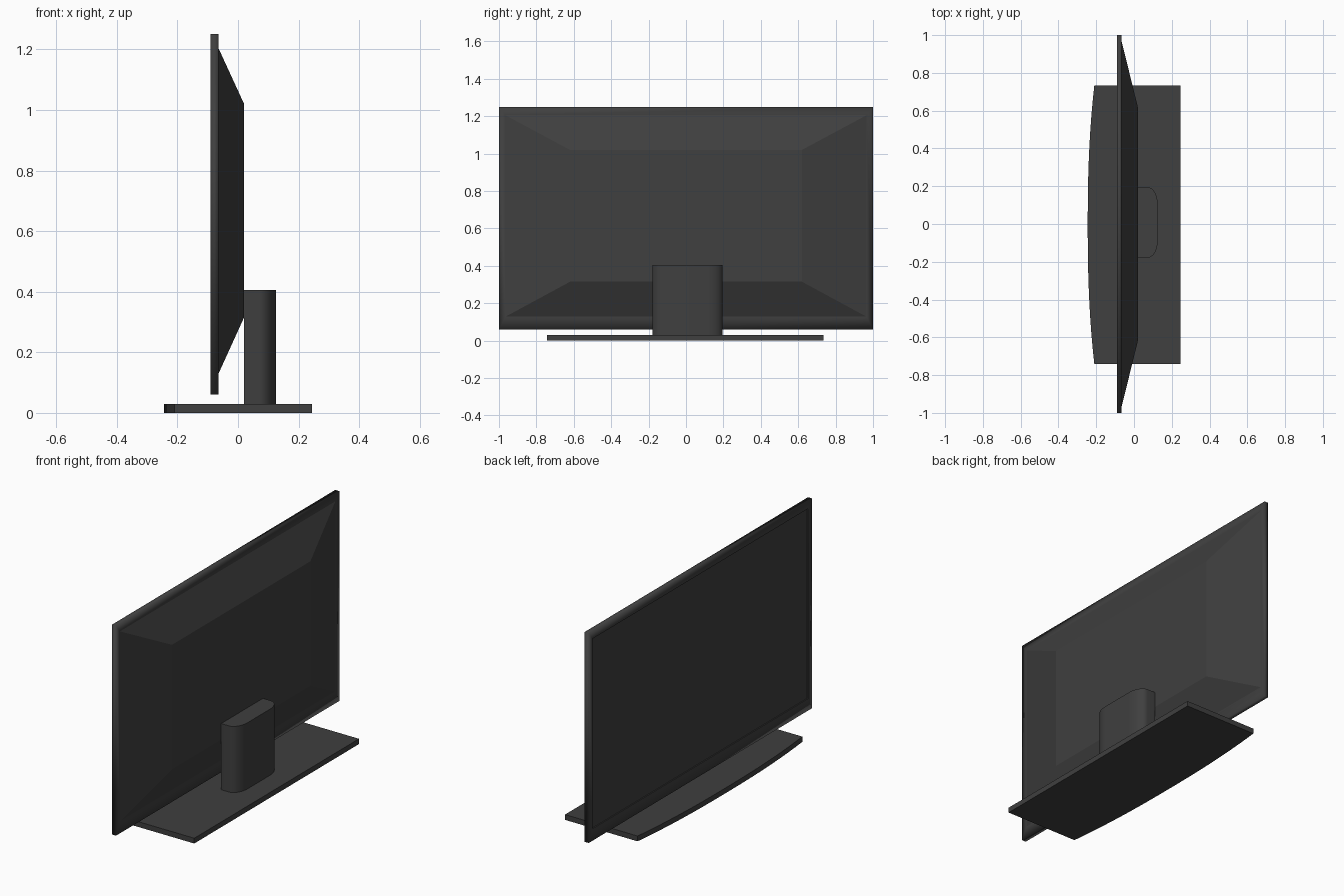
import bpy, bmesh, math

cube = bpy.data.objects.get("Cube")
if cube:
    bpy.data.objects.remove(cube, do_unlink=True)

mat = bpy.data.materials.new("charcoal_plastic")
mat.use_nodes = True
colour = (0.05, 0.05, 0.05, 1)
mat.diffuse_color = colour
mat.node_tree.nodes["Principled BSDF"].inputs["Base Color"].default_value = colour


def finish(name, bm, angle=None):
    """Turn a bmesh into a named object, optionally smooth below an angle."""
    bmesh.ops.recalc_face_normals(bm, faces=bm.faces)
    mesh = bpy.data.meshes.new(name)
    bm.to_mesh(mesh)
    bm.free()
    mesh.materials.append(mat)
    obj = bpy.data.objects.new(name, mesh)
    bpy.context.collection.objects.link(obj)
    if angle:
        bpy.ops.object.select_all(action="DESELECT")
        obj.select_set(True)
        bpy.context.view_layer.objects.active = obj
        bpy.ops.object.shade_smooth_by_angle(angle=math.radians(angle))
    return obj


def ring(bm, x, half_y, z0, z1):
    """Rectangle of vertices facing along x."""
    return [bm.verts.new((x, sy * half_y, z))
            for sy, z in ((-1, z0), (1, z0), (1, z1), (-1, z1))]


def bridge(bm, a, b):
    for i in range(4):
        j = (i + 1) % 4
        bm.faces.new((a[i], a[j], b[j], b[i]))


def prism(name, outline, z0, z1, angle):
    """Extrude an xy outline upward."""
    bm = bmesh.new()
    face = bm.faces.new([bm.verts.new((x, y, z0)) for x, y in outline])
    top = bmesh.ops.extrude_face_region(bm, geom=[face])["geom"]
    bmesh.ops.translate(bm, vec=(0, 0, z1 - z0),
                        verts=[v for v in top if isinstance(v, bmesh.types.BMVert)])
    return finish(name, bm, angle)


FRONT, BACK = -0.09, -0.065
OUTER = (1.0, 0.06, 1.25)
INNER = (0.965, 0.128, 1.205)

# Bezel frame with softly shaded rim
bm = bmesh.new()
loops = [ring(bm, FRONT, *INNER), ring(bm, FRONT, *OUTER),
         ring(bm, BACK, *OUTER), ring(bm, BACK, *INNER)]
for a, b in zip(loops, loops[1:]):
    bridge(bm, a, b)
finish("bezel_frame", bm, 95)

# Recessed screen
bm = bmesh.new()
lip = ring(bm, FRONT, *INNER)
glass = ring(bm, FRONT + 0.006, *INNER)
bridge(bm, lip, glass)
bm.faces.new(glass)
screen = finish("screen", bm)
screen.data.flip_normals() if screen.data.polygons[-1].normal.x > 0 else None

# Tapered rear housing
bm = bmesh.new()
rim = ring(bm, BACK, *INNER)
flat = ring(bm, 0.02, 0.62, 0.315, 1.02)
bridge(bm, rim, flat)
bm.faces.new(flat)
bm.faces.new(rim)
finish("rear_housing", bm)

# Stand neck with rounded rear corners
corner = [(0.07 + 0.055 * math.sin(t), 0.1 + 0.0875 * math.cos(t))
          for t in (math.radians(90 * i / 10) for i in range(11))]
half = [(0.02, 0.1875)] + corner
neck = half + [(x, -y) for x, y in reversed(half)]
prism("stand_neck", [(x, y + 0.008) for x, y in neck], 0.03, 0.405, 40)

# Base plate with bowed front edge
steps = 24
bow = []
for i in range(steps + 1):
    s = 2 * i / steps - 1
    bow.append((-0.245 + 0.035 * abs(s) ** 2.4, 0.738 * s - 0.004))
base = [(0.245, -0.742)] + bow + [(0.245, 0.734)]
prism("base_plate", base, 0, 0.03, 30)
